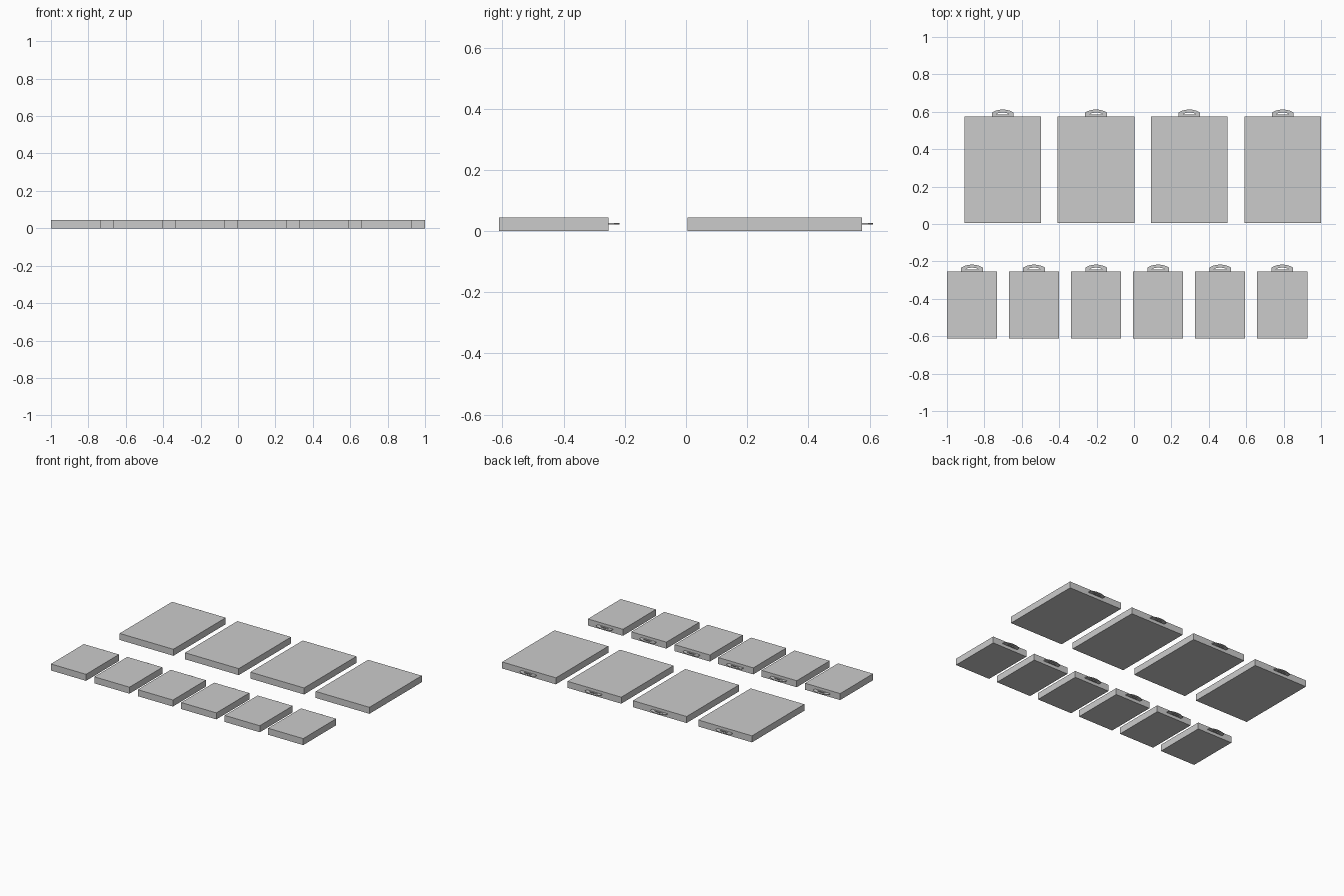
import bpy, bmesh

if "Cube" in bpy.data.objects:
    bpy.data.objects.remove(bpy.data.objects["Cube"])

HEIGHT = 0.045
PLATE = 0.004


def finish(name, bm):
    bmesh.ops.recalc_face_normals(bm, faces=bm.faces)
    mesh = bpy.data.meshes.new(name)
    bm.to_mesh(mesh)
    bm.free()
    return mesh


def panel_mesh(name, width, depth):
    bm = bmesh.new()
    bmesh.ops.create_cube(bm, size=1)
    bmesh.ops.scale(bm, vec=(width, depth, HEIGHT), verts=bm.verts)
    return finish(name, bm)


def mirrored(half):
    # half profile runs from the right base up to the centre line
    return half + [(-x, y) for x, y in reversed(half[:-1])]


def handle_mesh():
    # flat arched tab with a finger slot
    outer = mirrored([(0.058, 0), (0.058, 0.020), (0.040, 0.029), (0.020, 0.0345), (0, 0.036)])
    inner = mirrored([(0.032, 0.009), (0.032, 0.013), (0.022, 0.017), (0.011, 0.019), (0, 0.0195)])
    bm = bmesh.new()
    a = [bm.verts.new((x, y, -PLATE / 2)) for x, y in outer]
    b = [bm.verts.new((x, y, -PLATE / 2)) for x, y in inner]
    n = len(a)
    for i in range(n):
        j = (i + 1) % n
        bm.faces.new((a[i], a[j], b[j], b[i]))
    ext = bmesh.ops.extrude_face_region(bm, geom=bm.faces[:], use_keep_orig=True)
    top = [g for g in ext["geom"] if isinstance(g, bmesh.types.BMVert)]
    bmesh.ops.translate(bm, vec=(0, 0, PLATE), verts=top)
    return finish("handle", bm)


def place(name, mesh, loc):
    ob = bpy.data.objects.new(name, mesh)
    ob.location = loc
    bpy.context.collection.objects.link(ob)


handle = handle_mesh()

# rows: name, count, first centre x, spacing, width, front y, back y
rows = [
    ("large", 4, -0.702, 0.499, 0.410, 0.005, 0.576),
    ("small", 6, -0.866, 0.3317, 0.268, -0.612, -0.253),
]
for name, count, x0, step, width, y0, y1 in rows:
    mesh = panel_mesh(name + "_case", width, y1 - y0)
    for i in range(count):
        x = x0 + i * step
        place(f"{name}_case_{i + 1}", mesh, (x, (y0 + y1) / 2, HEIGHT / 2))
        place(f"{name}_handle_{i + 1}", handle, (x, y1, HEIGHT / 2 + 0.001))
